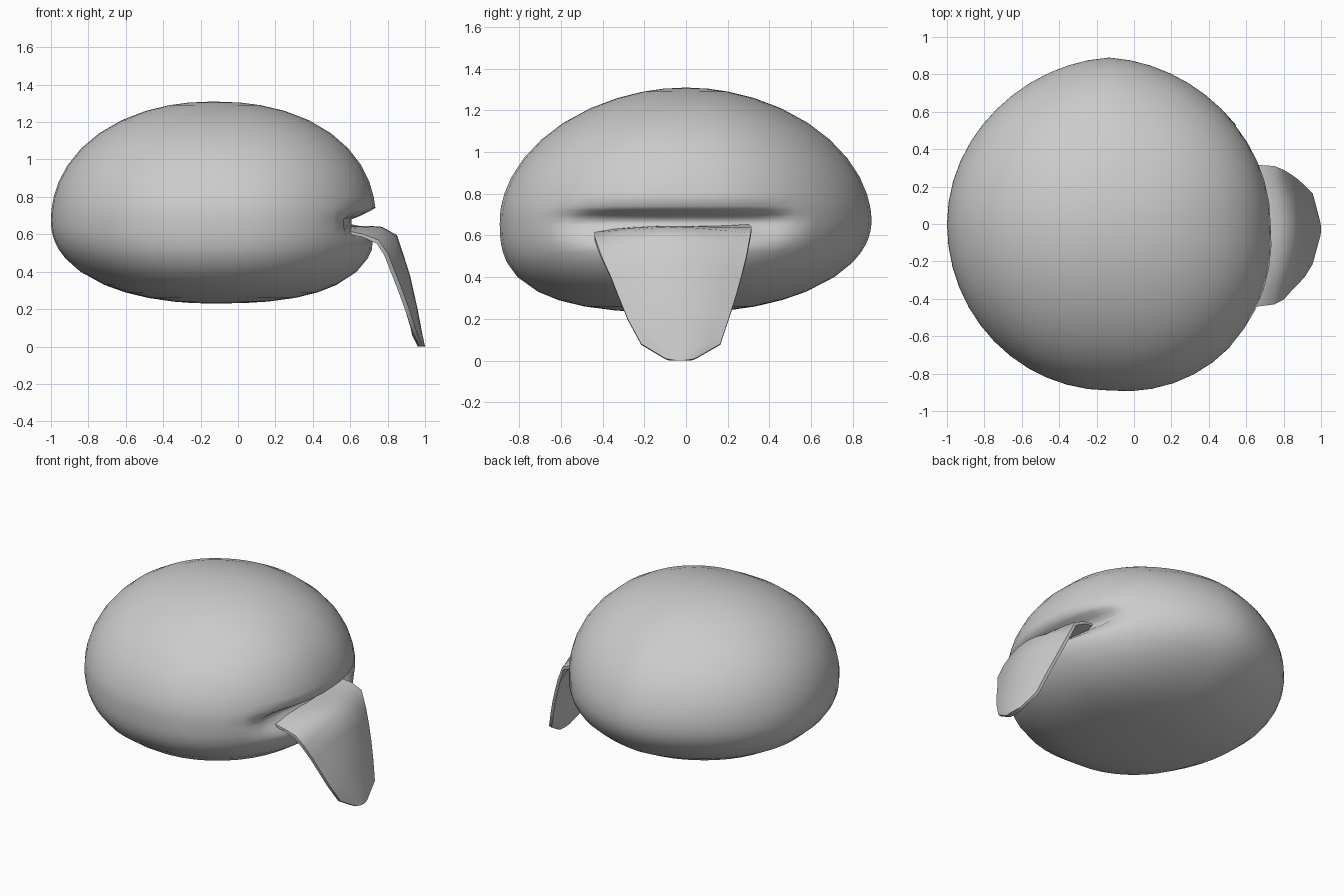
import bpy, bmesh, math
from mathutils import Vector

if "Cube" in bpy.data.objects:
    bpy.data.objects.remove(bpy.data.objects["Cube"])

grey = bpy.data.materials.new("plain_grey")
grey.diffuse_color = (0.6, 0.6, 0.6, 1)
grey.use_nodes = True
grey.node_tree.nodes["Principled BSDF"].inputs["Base Color"].default_value = grey.diffuse_color


def finish(name, bm):
    bmesh.ops.recalc_face_normals(bm, faces=bm.faces)
    mesh = bpy.data.meshes.new(name)
    bm.to_mesh(mesh)
    bm.free()
    mesh.materials.append(grey)
    mesh.shade_smooth()
    obj = bpy.data.objects.new(name, mesh)
    bpy.context.collection.objects.link(obj)
    return obj


def bridge(bm, a, b, closed):
    n = len(a)
    for i in range(n if closed else n - 1):
        j = (i + 1) % n
        bm.faces.new((a[i], a[j], b[j], b[i]))


# Body: squashed ball whose rows dip inward on the right to form a mouth
SEG, MID, TOP, BOTTOM = 48, 0.67, 1.31, 0.23
rows = [(z, 0) for z in (0.232, 0.24, 0.26, 0.29, 0.33, 0.4, 0.47)]
rows += [(0.52, 0), (0.56, 0.01), (0.59, 0.055), (0.62, 0.09), (0.65, 0.13),
         (0.68, 0.13), (0.70, 0.08), (0.72, 0.04), (0.74, 0.0)]
rows += [(z, 0) for z in (0.8, 0.88, 0.97, 1.06, 1.14, 1.21, 1.26, 1.29, 1.304)]


def roundness(c, s, up):
    """Profile exponent, blended between the four sides."""
    ex = (2.2 if c > 0 else 2.1) if up else (2.6 if c > 0 else 2.15)
    ey = 1.92 if up else (2.05 if s > 0 else 2.85)
    return ex * c * c + ey * s * s


bm = bmesh.new()
rings = []
for z, dip in rows:
    up = z > MID
    h = abs(z - MID) / ((TOP if up else BOTTOM) - MID) * (1 if up else -1)
    ring = []
    for i in range(SEG):
        a = math.tau * i / SEG
        c, s = math.cos(a), math.sin(a)
        e = roundness(c, s, up)
        r = (1 - h ** e) ** (1 / e)
        f = 1 + 0.1 * max(0, c) * max(0, -s) - 0.03 * max(0, s) * abs(2 * s * c)
        x, y = 0.867 * c * r * f, 0.89 * s * r * f
        if c > 0:
            x -= dip * max(0, 1 - abs((y + 0.035) / 0.56) ** 4)
        ring.append(bm.verts.new((x - 0.133, y, z)))
    rings.append(ring)
for a, b in zip(rings, rings[1:]):
    bridge(bm, a, b, True)
for ring, z in ((rings[0], BOTTOM), (rings[-1], TOP)):
    pole = bm.verts.new((-0.133, 0, z))
    for i in range(SEG):
        bm.faces.new((ring[i], ring[(i + 1) % SEG], pole))
finish("body", bm)

# Tongue: arched sheet, rows of middle x, z, edge x, z and side limits in y
tongue = [
    (0.59, 0.645, 0.60, 0.635, -0.44, 0.30),
    (0.70, 0.645, 0.67, 0.62, -0.44, 0.315),
    (0.77, 0.64, 0.75, 0.59, -0.43, 0.31),
    (0.85, 0.595, 0.80, 0.50, -0.405, 0.29),
    (0.885, 0.49, 0.84, 0.40, -0.36, 0.265),
    (0.92, 0.38, 0.875, 0.31, -0.325, 0.24),
    (0.96, 0.20, 0.915, 0.20, -0.28, 0.205),
    (0.985, 0.07, 0.955, 0.08, -0.215, 0.165),
    (1.0, 0.0, 0.985, 0.01, -0.10, 0.045),
]
COLS = 8
bm = bmesh.new()
layers = []
for back in (False, True):
    grid = []
    for k, (xm, zm, xe, ze, y0, y1) in enumerate(tongue):
        p, q = tongue[max(k - 1, 0)], tongue[min(k + 1, len(tongue) - 1)]
        thick = 0.04 if k in (0, 1, 8) else 0.055
        inward = Vector((q[1] - p[1], 0, p[0] - q[0])).normalized() * thick
        line = []
        for i in range(COLS + 1):
            u = i / COLS
            t = (2 * u - 1) ** 2
            skew = 0.02 * (2 * u - 1) if k < 3 else 0
            v = Vector((xm + (xe - xm) * t, y0 + (y1 - y0) * u,
                        zm + (ze - zm) * t + skew * t))
            if back:
                v += inward * (1 - 0.6 * t)
                v.z = max(v.z, 0.0)
            line.append(bm.verts.new(v))
        grid.append(line)
    layers.append(grid)
    for a, b in zip(grid, grid[1:]):
        bridge(bm, a, b, False)


def rim(g):
    return (g[0] + [r[-1] for r in g[1:-1]] + g[-1][::-1]
            + [r[0] for r in g[-2:0:-1]])


bridge(bm, rim(layers[0]), rim(layers[1]), True)
obj = finish("tongue", bm)
bpy.context.view_layer.objects.active = obj
obj.select_set(True)
bpy.ops.object.shade_smooth_by_angle(angle=math.radians(45))
